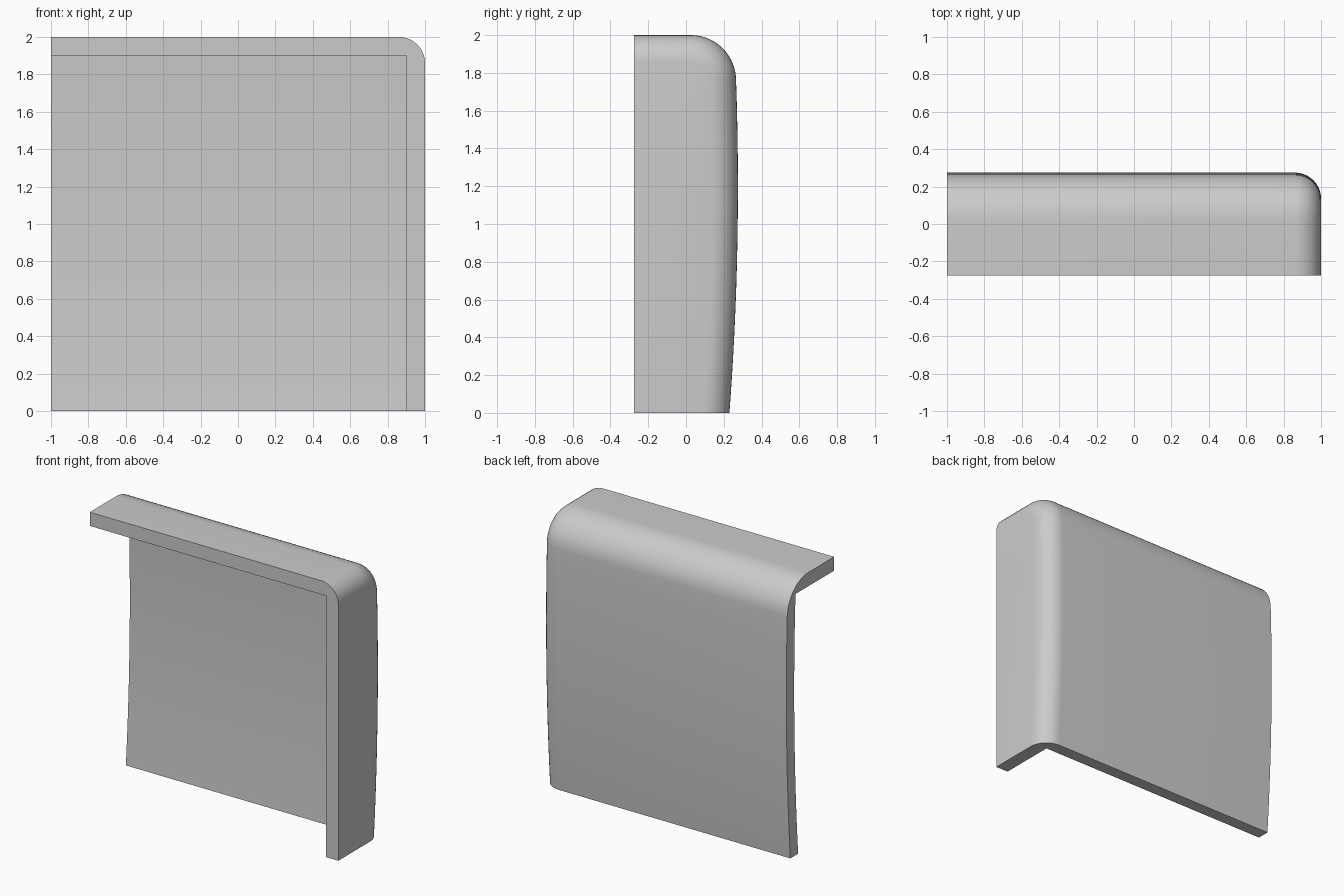
import bpy
import bmesh
from math import sin, cos, asin, atan2, sqrt, pi, radians

cube = bpy.data.objects.get("Cube")
if cube:
    bpy.data.objects.remove(cube, do_unlink=True)

FRONT, BACK, TOP = -0.275, 0.275, 2.0
BOW, BOW_Z = 16.0, 1.2          # radius and crown height of the bowed back
TOP_R, SIDE_R = 0.24, 0.14      # rounding of the top and side edges
WALL, BACK_WALL = 0.1, 0.09

bow_y = BACK - BOW
fillet_z = TOP - TOP_R
fillet_y = bow_y + sqrt((BOW - TOP_R) ** 2 - (fillet_z - BOW_Z) ** 2)
tangent = atan2(fillet_z - BOW_Z, fillet_y - bow_y)


def bow_points(radius, start, steps):
    """Points down the bowed back, from an angle to the floor."""
    end = asin(-BOW_Z / radius)
    angles = [start + (end - start) * i / steps for i in range(steps + 1)]
    return [(bow_y + radius * cos(a), BOW_Z + radius * sin(a)) for a in angles]


def outer_profile(inset):
    """Front lip, rounded top edge and bowed back, moved inward by inset."""
    r, steps = TOP_R - inset, 14
    pts = [(FRONT, TOP - inset)]
    for i in range(steps):
        a = pi / 2 + (tangent - pi / 2) * i / steps
        pts.append((fillet_y + r * cos(a), fillet_z + r * sin(a)))
    return pts + bow_points(BOW - inset, tangent, 16)


bm = bmesh.new()


def ring(x, profile):
    return [bm.verts.new((x, y, z)) for y, z in profile]


def bridge(a, b):
    for i in range(len(a) - 1):
        bm.faces.new((a[i], a[i + 1], b[i + 1], b[i]))


# Outer skin, with the side edge rounded by shrinking profiles
rings = [ring(-1, outer_profile(0))]
for i in range(11):
    t = pi / 2 * i / 10
    rings.append(ring(1 - SIDE_R + SIDE_R * sin(t),
                      outer_profile(SIDE_R * (1 - cos(t)))))
for a, b in zip(rings, rings[1:]):
    bridge(a, b)

# Inner skin, with sharp corners
inner_r, inner_top = BOW - BACK_WALL, TOP - WALL
inner = [(FRONT, inner_top)]
inner += bow_points(inner_r, asin((inner_top - BOW_Z) / inner_r), 16)
inner_left = ring(-1, inner)
inner_right = ring(1 - WALL, inner)
bridge(inner_left, inner_right)

# Flat side wall, cut ends and front rim
outer_foot = bm.verts.new((1, FRONT, 0))
inner_foot = bm.verts.new((1 - WALL, FRONT, 0))
bm.faces.new(rings[-1] + [outer_foot])
bm.faces.new(inner_right + [inner_foot])
bm.faces.new(rings[0] + inner_left[::-1])
for end, start in ((0, 0), (-1, -1)):
    bm.faces.new([r[end] for r in rings] + [outer_foot, inner_foot,
                 inner_right[start], inner_left[start]])
bmesh.ops.recalc_face_normals(bm, faces=bm.faces)

mesh = bpy.data.meshes.new("corner_shell")
bm.to_mesh(mesh)
bm.free()
shell = bpy.data.objects.new("corner_shell", mesh)
bpy.context.collection.objects.link(shell)

# Plain grey finish
grey = bpy.data.materials.new("plain_grey")
grey.use_nodes = True
colour = (0.6, 0.6, 0.6, 1)
grey.diffuse_color = colour
grey.node_tree.nodes["Principled BSDF"].inputs["Base Color"].default_value = colour
mesh.materials.append(grey)

bpy.ops.object.select_all(action="DESELECT")
shell.select_set(True)
bpy.context.view_layer.objects.active = shell
bpy.ops.object.shade_smooth_by_angle(angle=radians(30))
